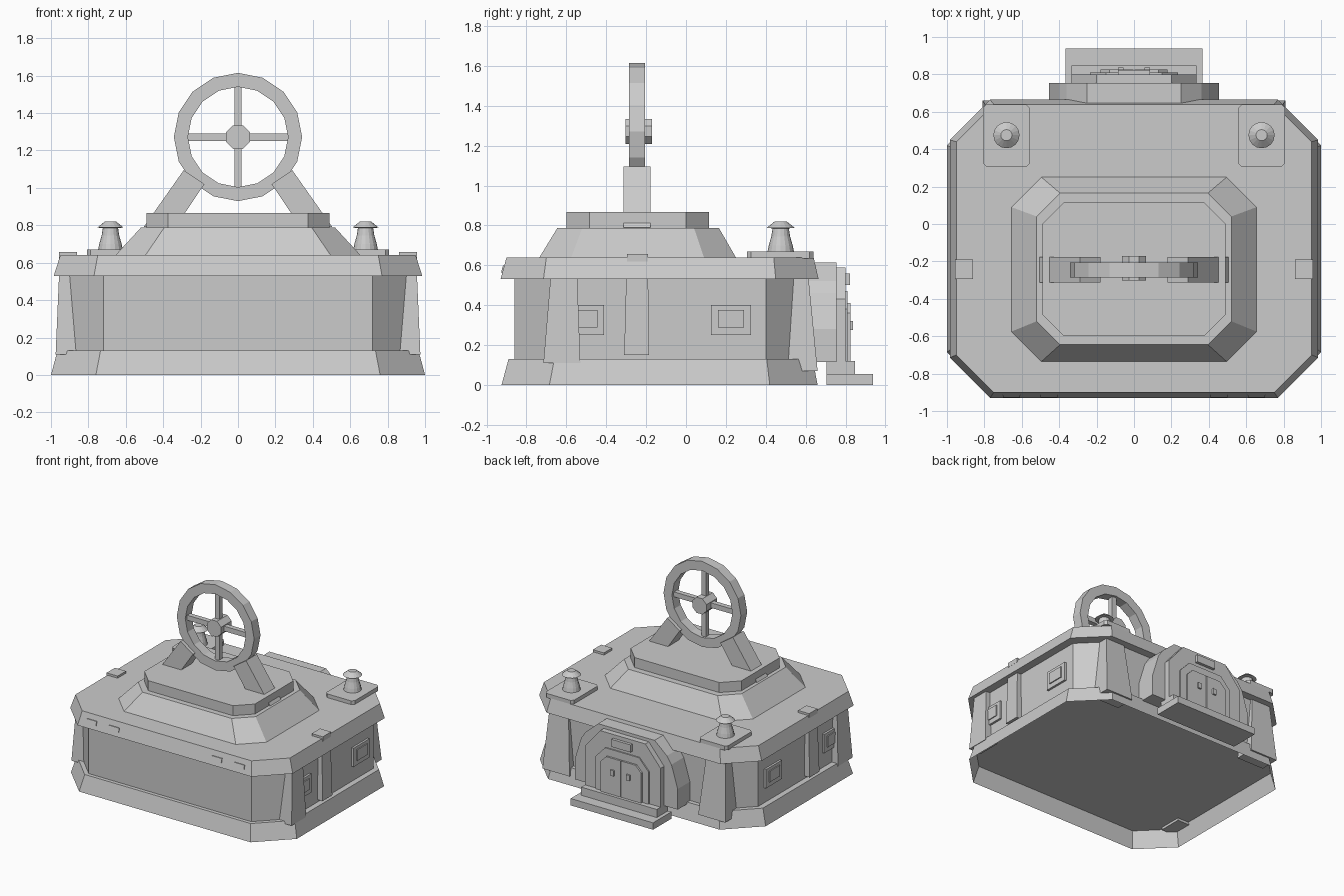
import bpy, bmesh
from math import sin, cos, tau

cube = bpy.data.objects.get("Cube")
if cube:
    bpy.data.objects.remove(cube)

grey = bpy.data.materials.new("plain_grey")
grey.use_nodes = True
grey.diffuse_color = (0.6, 0.6, 0.6, 1)
grey.node_tree.nodes["Principled BSDF"].inputs["Base Color"].default_value = (0.6, 0.6, 0.6, 1)


def finish(name, bm):
    bmesh.ops.recalc_face_normals(bm, faces=bm.faces)
    mesh = bpy.data.meshes.new(name)
    bm.to_mesh(mesh)
    bm.free()
    mesh.materials.append(grey)
    obj = bpy.data.objects.new(name, mesh)
    bpy.context.collection.objects.link(obj)
    return obj


def loft(name, rings, bottom=True):
    """Skin a stack of matching point loops and cap the ends."""
    bm = bmesh.new()
    loops = [[bm.verts.new(p) for p in ring] for ring in rings]
    n = len(loops[0])
    for a, b in zip(loops, loops[1:]):
        for i in range(n):
            j = (i + 1) % n
            bm.faces.new((a[i], a[j], b[j], b[i]))
    if bottom:
        bm.faces.new(loops[0])
    bm.faces.new(loops[-1])
    return finish(name, bm)


def octagon(x, y0, y1, c, z):
    """Chamfered rectangle, centred in x, at height z."""
    return [(x, y0 + c, z), (x, y1 - c, z), (x - c, y1, z), (c - x, y1, z),
            (-x, y1 - c, z), (-x, y0 + c, z), (c - x, y0, z), (x - c, y0, z)]


def rect(x0, x1, y0, y1, z):
    return [(x0, y0, z), (x1, y0, z), (x1, y1, z), (x0, y1, z)]


def box(name, x0, x1, y0, y1, z0, z1):
    return loft(name, [rect(x0, x1, y0, y1, z) for z in (z0, z1)])


def slab_y(name, profile, y0, y1):
    """Extrude an x-z outline along y."""
    return loft(name, [[(x, y, z) for x, z in profile] for y in (y0, y1)])


def arch(half):
    """Complete a right half outline by mirroring it."""
    return half + [(-x, z) for x, z in reversed(half)]


def turn(name, x, y, profile, sides):
    return loft(name, [[(x + r * cos(tau * i / sides), y + r * sin(tau * i / sides), z)
                        for i in range(sides)] for r, z in profile])


# Main building; the plinth is open underneath
loft("plinth", [octagon(1.0, -0.925, 0.66, 0.24, 0), octagon(0.965, -0.89, 0.635, 0.23, 0.13)], bottom=False)
loft("walls", [octagon(0.92, -0.86, 0.6, 0.2, z) for z in (0.13, 0.53)], bottom=False)
loft("roof_slab", [octagon(0.985, -0.93, 0.665, 0.215, 0.53), octagon(0.95, -0.9, 0.64, 0.2, 0.64)])
loft("roof_hip", [octagon(0.655, -0.735, 0.25, 0.16, 0.64), octagon(0.52, -0.645, 0.165, 0.125, 0.787)])
loft("roof_cap", [octagon(0.49, -0.6, 0.115, 0.115, z) for z in (0.787, 0.867)])

# Wheel: rim, hub and spokes
WY, WZ = -0.245, 1.272
bm = bmesh.new()
SIDES = 16
section = [(0.343, -0.04), (0.343, 0.04), (0.268, 0.04), (0.268, -0.04)]
rim = [[bm.verts.new((r * sin(tau * i / SIDES), WY + dy, WZ + r * cos(tau * i / SIDES)))
        for r, dy in section] for i in range(SIDES)]
for i in range(SIDES):
    a, b = rim[i], rim[(i + 1) % SIDES]
    for k in range(4):
        m = (k + 1) % 4
        bm.faces.new((a[k], a[m], b[m], b[k]))
finish("wheel_rim", bm)
hub = [(0.068 * cos(tau * (i + 0.5) / 8), WZ + 0.068 * sin(tau * (i + 0.5) / 8)) for i in range(8)]
slab_y("wheel_hub", hub, WY - 0.058, WY + 0.075)
box("wheel_spoke_upright", -0.02, 0.02, WY - 0.02, WY + 0.02, WZ - 0.27, WZ + 0.27)
box("wheel_spoke_cross", -0.27, 0.27, WY - 0.02, WY + 0.02, WZ - 0.02, WZ + 0.02)

for s, side in ((1, "left"), (-1, "right")):
    # Wheel legs
    leg = [(0.505, 0.79), (0.335, 0.79), (0.18, 1.02), (0.29, 1.095)]
    slab_y(side + "_wheel_leg", [(s * x, z) for x, z in leg], WY - 0.068, WY + 0.068)

    # Roof vents on chamfered plates
    cx = s * 0.682
    plate = [octagon(0.126, 0.305, 0.64, 0.02, z) for z in (0.635, 0.67)]
    loft(side + "_vent_plate", [[(x + cx, y, z) for x, y, z in ring] for ring in plate])
    turn(side + "_vent", cx, 0.475,
         [(0.066, 0.67), (0.06, 0.7), (0.047, 0.745), (0.041, 0.785), (0.07, 0.788), (0.03, 0.82)], 16)

    # Corner buttresses on the side walls and back wall
    loft(side + "_front_buttress", [
        rect(s * 0.865, s * 0.975, -0.715, -0.53, 0.11), rect(s * 0.885, s * 0.957, -0.68, -0.545, 0.53)])
    loft(side + "_back_buttress", [
        rect(s * 0.57, s * 0.81, 0.5, 0.66, 0.07), rect(s * 0.61, s * 0.78, 0.5, 0.615, 0.53)])

    # Side pilaster with a clip over the roof edge
    loft(side + "_pilaster", [rect(s * 0.9, s * 0.965, -0.31, -0.185, 0.15),
                              rect(s * 0.9, s * 0.955, -0.3, -0.19, 0.53)])
    box(side + "_roof_clip", s * 0.86, s * 0.958, -0.295, -0.19, 0.62, 0.657)

    # Side windows
    for wy, where in ((-0.51, "front"), (0.225, "rear")):
        box(f"{side}_{where}_window_frame", s * 0.9, s * 0.937, wy - 0.1, wy + 0.1, 0.25, 0.4)
        box(f"{side}_{where}_window_pane", s * 0.9, s * 0.945, wy - 0.065, wy + 0.065, 0.287, 0.375)

    # Slots along the front roof edge, lying on the sloped face
    for x in (0.455, 0.655):
        loft(side + "_edge_slot", [rect(s * (x - 0.045), s * (x + 0.045), -0.927, -0.9, 0.565),
                                   rect(s * (x - 0.045), s * (x + 0.045), -0.918, -0.9, 0.598)])

    # Door leaf and handle
    leaf = [(0.004, 0.12), (0.18, 0.12), (0.18, 0.36), (0.13, 0.41), (0.004, 0.41)]
    slab_y(side + "_door_leaf", [(s * x, z) for x, z in leaf], 0.76, 0.825)
    box(side + "_door_handle", s * 0.055, s * 0.085, 0.8, 0.837, 0.275, 0.32)

# Back entrance: porch, frame, sign and steps
slab_y("porch", arch([(0.455, 0.115), (0.455, 0.28), (0.4, 0.46), (0.36, 0.52), (0.25, 0.615)]), 0.58, 0.755)
slab_y("door_frame", arch([(0.335, 0.12), (0.335, 0.43), (0.2, 0.59)]), 0.74, 0.8)
slab_y("door_surround", arch([(0.235, 0.12), (0.235, 0.38), (0.15, 0.47)]), 0.78, 0.81)
box("door_sign", -0.085, 0.085, 0.78, 0.823, 0.5, 0.56)
box("upper_step", -0.335, 0.335, 0.705, 0.848, 0.055, 0.12)
box("lower_step", -0.365, 0.365, 0.705, 0.938, 0, 0.055)
